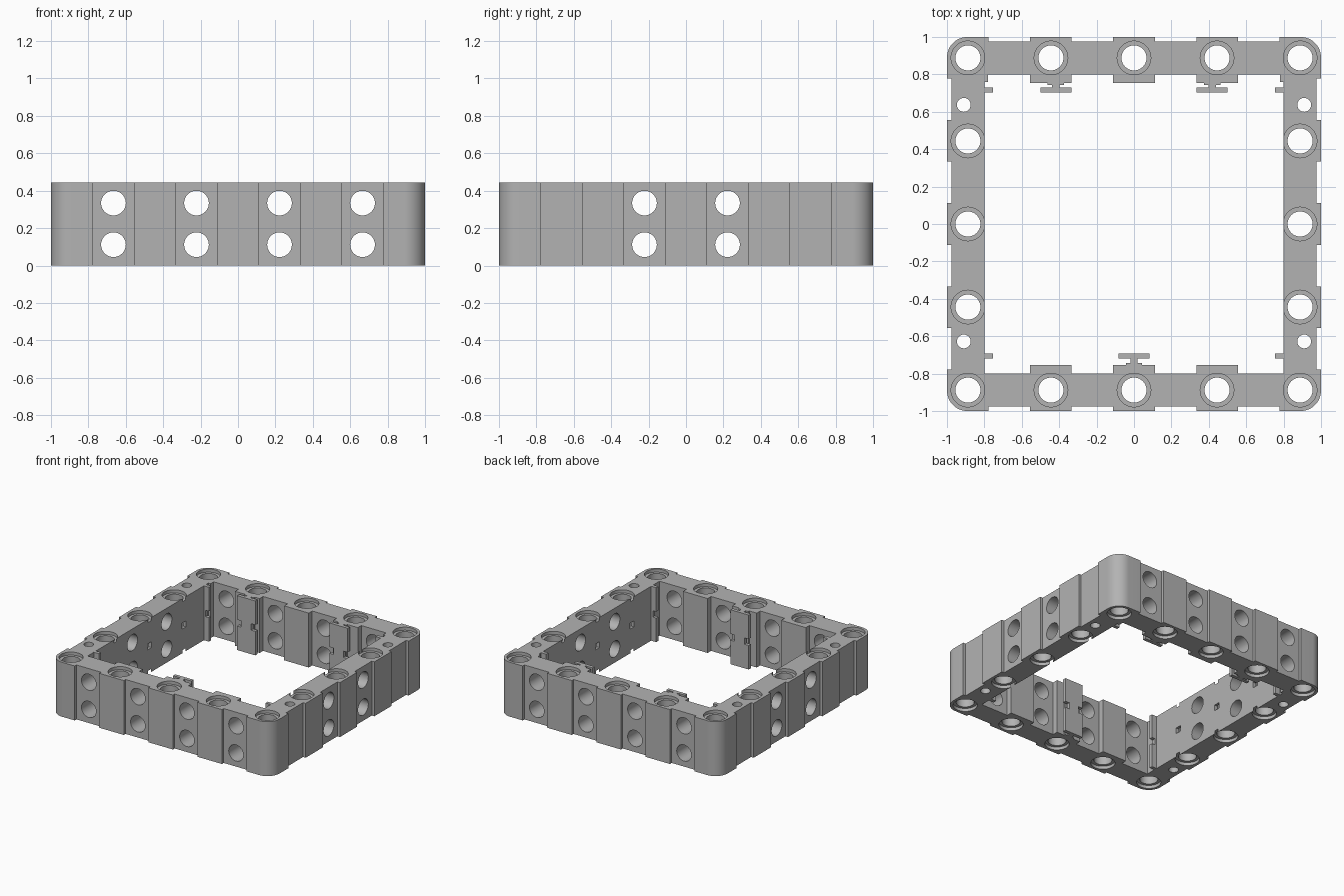
import bpy, bmesh, math
from mathutils import Matrix

cube = bpy.data.objects.get("Cube")
if cube:
    bpy.data.objects.remove(cube, do_unlink=True)

H, P, WALL = 0.445, 0.222, 0.80     # height, hole pitch, inner wall
MID = H / 2

grey = bpy.data.materials.new("mid_grey")
grey.use_nodes = True
colour = (0.45, 0.45, 0.45, 1)
grey.diffuse_color = colour
grey.node_tree.nodes["Principled BSDF"].inputs["Base Color"].default_value = colour


def box(bm, x0, x1, y0, y1, z0=0, z1=H):
    m = Matrix.Translation(((x0 + x1) / 2, (y0 + y1) / 2, (z0 + z1) / 2))
    s = Matrix.Diagonal((abs(x1 - x0), abs(y1 - y0), abs(z1 - z0), 1))
    return bmesh.ops.create_cube(bm, size=1, matrix=m @ s)["verts"]


def lathe(bm, profile, matrix, n=40):
    """Closed solid turned from (radius, height) pairs."""
    rings = [[bm.verts.new(matrix @ Matrix.Rotation(math.tau * i / n, 4, 'Z')
              @ Matrix.Translation((r, 0, z)).to_translation()) for i in range(n)]
             for r, z in profile]
    for a, b in zip(rings, rings[1:]):
        for i in range(n):
            j = (i + 1) % n
            bm.faces.new((a[i], a[j], b[j], b[i]))
    bm.faces.new(rings[0][::-1])
    bm.faces.new(rings[-1])


def make(name, bm):
    bmesh.ops.recalc_face_normals(bm, faces=bm.faces)
    me = bpy.data.meshes.new(name)
    bm.to_mesh(me)
    bm.free()
    me.materials.append(grey)
    ob = bpy.data.objects.new(name, me)
    bpy.context.collection.objects.link(ob)
    return ob


def cut(target, bm):
    cutter = make("cutter", bm)
    cutter.hide_render = True
    mod = target.modifiers.new("cut", 'BOOLEAN')
    mod.operation, mod.solver, mod.object = 'DIFFERENCE', 'EXACT', cutter
    bpy.context.view_layer.objects.active = target
    bpy.ops.object.modifier_apply(modifier=mod.name)
    bpy.data.objects.remove(cutter, do_unlink=True)


# Square frame with rounded upright corners
bm = bmesh.new()
box(bm, -1, 1, -1, 1)
corners = [e for e in bm.edges if abs(e.verts[0].co.z - e.verts[1].co.z) > 0.1]
bmesh.ops.bevel(bm, geom=corners, offset=0.11, segments=12, profile=0.5, affect='EDGES')
frame = make("frame", bm)

# Opening in the middle and shallow recesses around the outside
bm = bmesh.new()
box(bm, -WALL, WALL, -WALL, WALL, -1, 1)
for s in (-1, 1):
    for k in (-3, -1, 1, 3):
        a, b = (k - 0.5) * P, (k + 0.5) * P
        box(bm, a, b, s * 0.977, s * 1.1, -1, 1)
        box(bm, s * 0.977, s * 1.1, a, b, -1, 1)
cut(frame, bm)

# Upright bores with counterbored ends, small pin holes, and cross holes
bm = bmesh.new()
R, C, D = 0.067, 0.09, 0.025
bore = [(C, -0.1), (C, D), (R, D), (R, H - D), (C, H - D), (C, H + 0.1)]
for i in range(-2, 3):
    for j in range(-2, 3):
        if max(abs(i), abs(j)) == 2:
            lathe(bm, bore, Matrix.Translation((i * 2 * P, j * 2 * P, 0)))
for x in (-0.91, 0.91):
    for y in (-0.628, 0.637):
        lathe(bm, [(0.037, -0.1), (0.037, H + 0.1)], Matrix.Translation((x, y, 0)), 24)
cross = [(0.066, -0.2), (0.066, 0.2)]
for s in (-1, 1):
    for z in (H / 4, H * 3 / 4):
        for k in (-3, -1, 1, 3):
            lathe(bm, cross, Matrix.Translation((k * P, s * 0.89, z))
                  @ Matrix.Rotation(math.pi / 2, 4, 'X'))
        for k in (-1, 1):
            lathe(bm, cross, Matrix.Translation((s * 0.89, k * P, z))
                  @ Matrix.Rotation(math.pi / 2, 4, 'Y'))
cut(frame, bm)

# Small square sockets on the inner side walls
bm = bmesh.new()
for s in (-1, 1):
    for k in (-2, 0, 2):
        box(bm, s * 0.75, s * 0.87, k * P - 0.024, k * P + 0.024, MID - 0.024, MID + 0.024)
cut(frame, bm)
parts = [frame]

# Inner pads on the front and back walls
for side, s in (("front", -1), ("back", 1)):
    bm = bmesh.new()
    for k in (-2, 0, 2):
        box(bm, (k - 0.5) * P, (k + 0.5) * P, s * 0.755, s * WALL)
    parts.append(make(side + "_inner_pads", bm))


# Upright T rails standing on the pads, notched at mid height
def rail(name, x, s, y0, y1):
    bm = bmesh.new()
    box(bm, x - 0.02, x + 0.02, s * y1, s * 0.756)
    box(bm, x - 0.044, x + 0.044, s * 0.742, s * 0.756)
    box(bm, x - 0.083, x + 0.083, s * y0, s * y1)
    ob = make(name, bm)
    bm = bmesh.new()
    for t in (-1, 1):
        box(bm, x + t * 0.045, x + t * 0.12, s * 0.6, s * 0.735, MID - 0.026, MID + 0.026)
    cut(ob, bm)
    parts.append(ob)


rail("back_right_rail", -0.418, 1, 0.702, 0.73)
rail("back_left_rail", 0.418, 1, 0.702, 0.73)
rail("front_rail", 0, -1, 0.692, 0.72)

# Corner ribs on the side walls, with a gap at mid height
for side, s in (("right", -1), ("left", 1)):
    bm = bmesh.new()
    box(bm, s * 0.78, s * WALL, 0.76, WALL)
    for a, b in ((0.702, 0.73), (-0.72, -0.692)):
        box(bm, s * 0.754, s * WALL, a, b, 0, MID - 0.026)
        box(bm, s * 0.754, s * WALL, a, b, MID + 0.026, H)
        box(bm, s * 0.785, s * WALL, a, b, MID - 0.026, MID + 0.026)
    parts.append(make(side + "_corner_ribs", bm))

# Smooth the round surfaces, keep edges crisp
bpy.ops.object.select_all(action='DESELECT')
for ob in parts:
    ob.select_set(True)
bpy.context.view_layer.objects.active = frame
bpy.ops.object.shade_smooth_by_angle(angle=math.radians(30))
